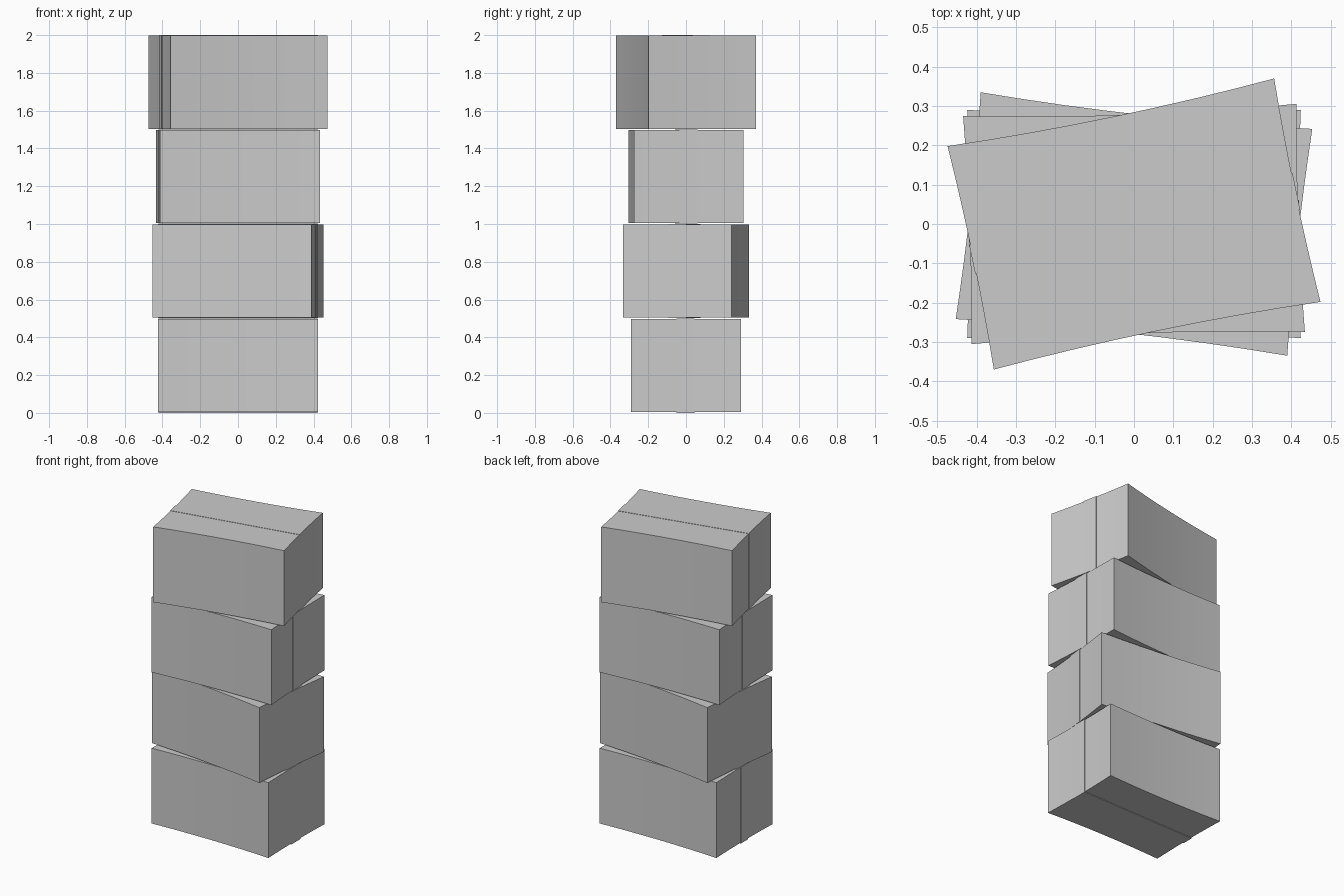
import bpy, bmesh, math

if "Cube" in bpy.data.objects:
    bpy.data.objects.remove(bpy.data.objects["Cube"])

HX, HY, PITCH = 0.424, 0.29, 0.5   # half length, half depth, stacking height


def prism(name, outline, z0, z1, angle):
    bm = bmesh.new()
    face = bm.faces.new([bm.verts.new((x, y, z0)) for x, y in outline])
    ext = bmesh.ops.extrude_face_region(bm, geom=[face])
    for v in ext["geom"]:
        if isinstance(v, bmesh.types.BMVert):
            v.co.z = z1
    bmesh.ops.recalc_face_normals(bm, faces=bm.faces)
    mesh = bpy.data.meshes.new(name)
    bm.to_mesh(mesh)
    bm.free()
    obj = bpy.data.objects.new(name, mesh)
    obj.rotation_euler.z = math.radians(angle)
    bpy.context.collection.objects.link(obj)
    bpy.ops.object.select_all(action='DESELECT')
    obj.select_set(True)
    bpy.context.view_layer.objects.active = obj
    bpy.ops.object.shade_smooth_by_angle(angle=math.radians(30))
    return obj


def bowed_outline(bow_long, bow_short, n=8):
    # rectangle whose four sides dip slightly inward at the middle
    ts = [-1 + 2 * i / n for i in range(n)]
    front = [(HX * t, -HY + bow_long * (1 - t * t)) for t in ts]
    right = [(HX - bow_short * (1 - t * t), HY * t) for t in ts]
    half = front + right
    return half + [(-x, -y) for x, y in half]


# four cartons, each turned a little differently
for i, angle in enumerate((0, -6.3, 2.1, 11.7)):
    z = i * PITCH
    prism(f"carton_{i + 1}", bowed_outline(0.012, 0.006),
          z + 0.004, z + PITCH - 0.002, angle)
    # packing tape wrapped over the top, ends and underside
    tx = HX - 0.006 + 0.003
    prism(f"tape_{i + 1}", [(-tx, -0.042), (tx, -0.05), (tx, 0.046), (-tx, 0.032)],
          z + (0.0 if i == 0 else 0.002), z + PITCH, angle)
